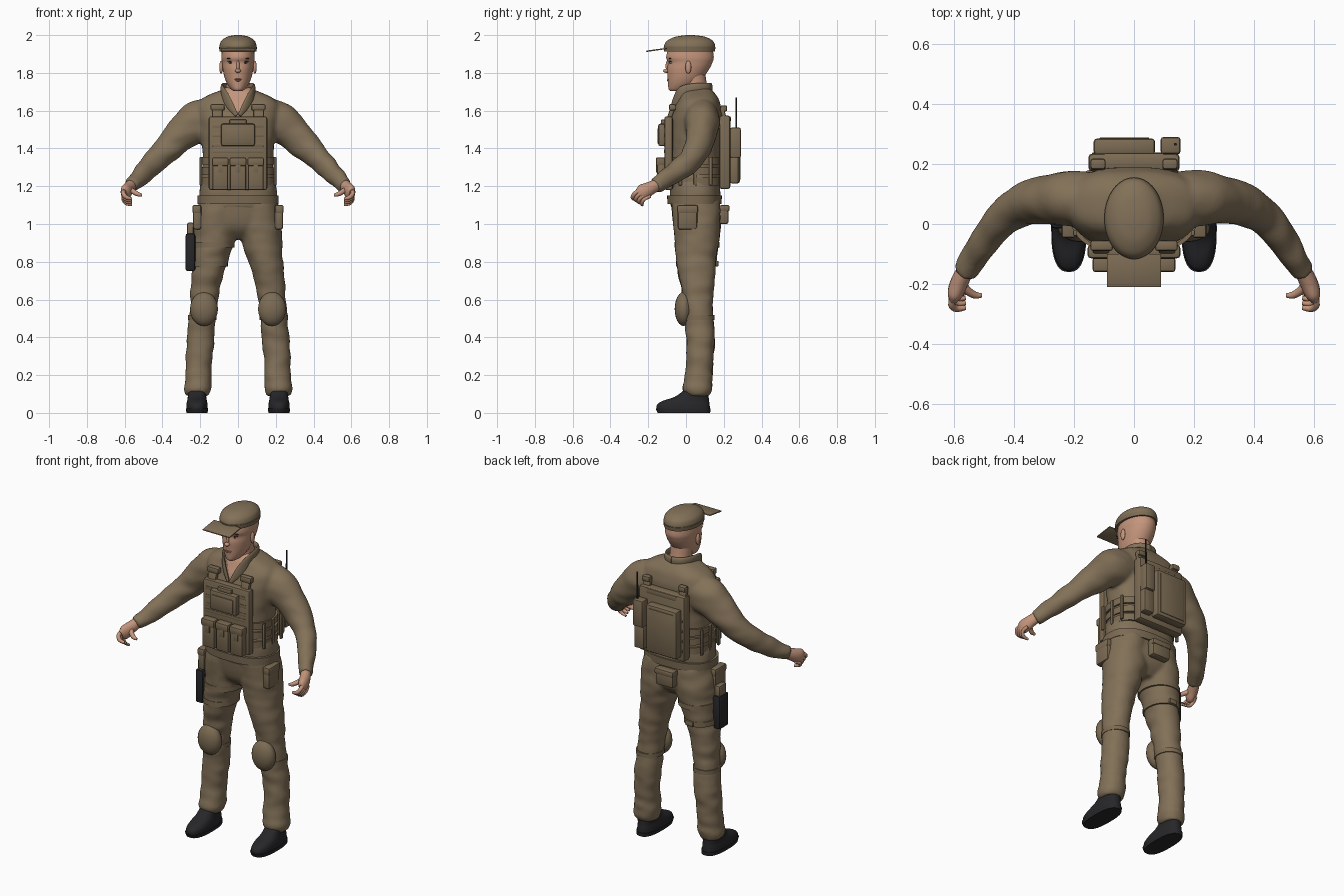
import bpy, bmesh, math
from mathutils import Vector, Matrix, noise

if "Cube" in bpy.data.objects:
    bpy.data.objects.remove(bpy.data.objects["Cube"], do_unlink=True)


def material(name, r, g, b):
    mat = bpy.data.materials.new(name)
    mat.use_nodes = True
    mat.diffuse_color = (r, g, b, 1)
    shader = mat.node_tree.nodes["Principled BSDF"]
    shader.inputs["Base Color"].default_value = (r, g, b, 1)
    shader.inputs["Roughness"].default_value = 0.8
    return mat


CLOTH = material("khaki cloth", 0.225, 0.165, 0.098)
GEAR = material("khaki gear", 0.2, 0.147, 0.086)
SKIN = material("skin", 0.55, 0.3, 0.2)
BLACK = material("black rubber", 0.02, 0.02, 0.023)
DARK = material("dark brown", 0.03, 0.02, 0.015)
WHITE = material("eye white", 0.6, 0.55, 0.5)
LIPS = material("lips", 0.42, 0.19, 0.14)


def finish(name, bm, mat, angle=40):
    bmesh.ops.recalc_face_normals(bm, faces=bm.faces)
    mesh = bpy.data.meshes.new(name)
    bm.to_mesh(mesh)
    bm.free()
    mesh.materials.append(mat)
    obj = bpy.data.objects.new(name, mesh)
    bpy.context.collection.objects.link(obj)
    bpy.ops.object.select_all(action="DESELECT")
    obj.select_set(True)
    bpy.context.view_layer.objects.active = obj
    bpy.ops.object.shade_smooth_by_angle(angle=math.radians(angle))
    return obj


def blend(name, parts):
    """Fuse overlapping cloth parts into one soft surface."""
    bpy.ops.object.select_all(action="DESELECT")
    for part in parts:
        part.select_set(True)
    bpy.context.view_layer.objects.active = parts[0]
    bpy.ops.object.join()
    obj = parts[0]
    obj.name = name
    remesh = obj.modifiers.new("fuse", "REMESH")
    remesh.mode = "VOXEL"
    remesh.voxel_size = 0.01
    soften = obj.modifiers.new("soften", "SMOOTH")
    soften.iterations = 6
    for modifier in ("fuse", "soften"):
        bpy.ops.object.modifier_apply(modifier=modifier)
    bpy.ops.object.shade_smooth()
    return obj


def spline(rows, steps):
    """Smooth curve through rows of any width."""
    rows = [Vector(r) for r in rows]
    out = []
    for i in range(len(rows) - 1):
        a, b, c, d = rows[max(i - 1, 0)], rows[i], rows[i + 1], rows[min(i + 2, len(rows) - 1)]
        for k in range(steps):
            t = k / steps
            out.append(b + (c - a) * (t / 2) + (a * 2 - b * 5 + c * 4 - d) * (t * t / 2)
                       + (b * 3 - a - c * 3 + d) * (t ** 3 / 2))
    return out + [rows[-1]]


def skin_rings(name, rings, mat, wrinkle):
    bm = bmesh.new()
    loops = []
    for ring in rings:
        mid = sum(ring, Vector((0, 0, 0))) / len(ring)
        loop = []
        for p in ring:
            fold = noise.noise(Vector((p.x * 9, p.y * 9, p.z * 20))) * wrinkle
            loop.append(bm.verts.new(p + (p - mid).normalized() * fold))
        loops.append(loop)
    for low, high in zip(loops, loops[1:]):
        for i in range(len(low)):
            bm.faces.new((low[i - 1], low[i], high[i], high[i - 1]))
    bm.faces.new(loops[0])
    bm.faces.new(loops[-1])
    return finish(name, bm, mat)


def bulge(v, power):
    return math.copysign(abs(v) ** (2 / power), v)


def loft(name, rows, mat, power=2, steps=5, n=40, wrinkle=0):
    """Rows hold height, half width, front y, back y and centre x."""
    rings = []
    for z, half, front, back, cx in spline(rows, steps):
        turns = [math.tau * i / n for i in range(n)]
        rings.append([Vector((cx + half * bulge(math.cos(a), power),
                              (front + back) / 2 + (back - front) / 2 * bulge(math.sin(a), power), z))
                      for a in turns])
    return skin_rings(name, rings, mat, wrinkle)


def sweep(name, points, mat, side=1, n=16, steps=5, wrinkle=0):
    """Points hold x, y, z, sideways radius and upright radius."""
    path = spline(points, steps)
    rings = []
    for i, p in enumerate(path):
        along = (path[min(i + 1, len(path) - 1)] - path[max(i - 1, 0)]).to_3d().normalized()
        across = along.cross(Vector((0, 0, 1))).normalized()
        up = across.cross(along)
        ring = []
        for k in range(n):
            a = math.tau * k / n
            q = p.to_3d() + across * (p[3] * math.cos(a)) + up * (p[4] * math.sin(a))
            ring.append(Vector((q.x * side, q.y, q.z)))
        rings.append(ring)
    return skin_rings(name, rings, mat, wrinkle)


def box(name, centre, size, mat=GEAR, bevel=0.008, tilt=0):
    bm = bmesh.new()
    bmesh.ops.create_cube(bm, size=1)
    bmesh.ops.scale(bm, vec=size, verts=bm.verts)
    bmesh.ops.bevel(bm, geom=bm.edges[:], offset=bevel, segments=2, affect="EDGES", profile=0.5)
    bmesh.ops.transform(bm, matrix=Matrix.Translation(centre) @ Matrix.Rotation(tilt, 4, "X"), verts=bm.verts)
    return finish(name, bm, mat, angle=35)


def ball(name, centre, size, mat):
    bm = bmesh.new()
    bmesh.ops.create_uvsphere(bm, u_segments=20, v_segments=12, radius=1)
    bmesh.ops.scale(bm, vec=size, verts=bm.verts)
    bmesh.ops.translate(bm, vec=centre, verts=bm.verts)
    return finish(name, bm, mat, angle=60)


# Shirt body and trouser seat, fused with the limbs further down
shirt = [loft("shirt", [(1.08, .2, -.08, .172, 0), (1.15, .205, -.085, .18, 0), (1.2, .2, -.088, .18, 0),
                        (1.27, .188, -.083, .175, 0), (1.4, .19, -.083, .18, 0), (1.52, .208, -.083, .187, 0),
                        (1.6, .22, -.068, .19, 0), (1.65, .205, -.046, .178, 0), (1.685, .15, -.03, .158, 0),
                        (1.71, .09, -.015, .138, 0), (1.725, .067, 0, .125, 0)], CLOTH, power=2.5, n=80, wrinkle=.005)]
trousers = [loft("trousers", [(1.13, .207, -.083, .176, 0), (1.03, .212, -.069, .184, 0), (.97, .17, -.048, .172, 0),
                              (.92, .06, .0, .13, 0)], CLOTH, power=2.3)]
loft("belt", [(1.105, .215, -.098, .188, 0), (1.15, .215, -.1, .19, 0)], GEAR, power=2.5, steps=1, n=64)
LEG = [(.09, .06, 0, .125, .215), (.11, .068, -.012, .133, .215), (.15, .073, -.016, .139, .212),
       (.25, .069, 0, .143, .207), (.4, .073, 0, .152, .197), (.55, .071, -.01, .142, .185),
       (.68, .08, -.03, .147, .17), (.8, .092, -.05, .161, .147), (.92, .109, -.06, .176, .124),
       (1.0, .114, -.069, .184, .116), (1.13, .102, -.08, .172, .105)]


def leg_band(name, z, height, side):
    near = min(spline(LEG, 12), key=lambda r: abs(r[0] - z))
    rows = [(h, near[1] + .004, near[2] - .004, near[3] + .005, near[4] * side)
            for h in (z - height / 2, z + height / 2)]
    loft(name, rows, GEAR, steps=1, power=2.1)


for side, word in ((1, "left"), (-1, "right")):
    trousers.append(loft("leg", [(z, w, f, b, cx * side) for z, w, f, b, cx in LEG], CLOTH,
                         steps=8, power=2.1, wrinkle=.008))
    cx = .217 * side
    loft(word + "_shoe_sole", [(0, .056, -.15, .128, cx), (.022, .059, -.16, .13, cx)], BLACK, power=2.6, steps=1)
    loft(word + "_shoe", [(.02, .057, -.156, .127, cx), (.045, .056, -.152, .125, cx), (.065, .052, -.12, .122, cx),
                          (.085, .049, -.06, .12, cx), (.12, .048, -.01, .117, cx)], BLACK, power=2.4)
    # Knee protection
    ball(word + "_knee_pad", (.18 * side, -.012, .55), (.074, .048, .09), GEAR)
    leg_band(word + "_knee_strap", .505, .025, side)
    # Sleeves and hands
    shirt.append(sweep("sleeve", [(.12, .085, 1.56, .083, .1), (.21, .085, 1.54, .093, .112),
                                  (.3, .08, 1.472, .08, .09), (.37, .062, 1.402, .07, .077),
                                  (.44, .017, 1.333, .06, .063), (.5, -.06, 1.268, .05, .056),
                                  (.55, -.138, 1.218, .041, .045), (.567, -.164, 1.202, .036, .041)],
                       CLOTH, side, n=32, steps=8, wrinkle=.007))
    sweep(word + "_palm", [(.555, -.14, 1.215, .027, .03), (.58, -.19, 1.188, .03, .036),
                           (.595, -.23, 1.168, .027, .042), (.602, -.255, 1.158, .014, .028)], SKIN, side)
    for i in range(4):
        y, z, r = -.257 + .016 * i, 1.176 - .011 * i, .0115 - .0007 * i
        sweep(word + "_finger_%d" % (i + 1), [(.6, y + .02, z + .004, r, r), (.608, y - .012, z - .012, r, r),
                                              (.592, y - .025, z - .034, r, r), (.562, y - .022, z - .043, r * .7, r * .7)],
              SKIN, side, n=10, steps=4)
    sweep(word + "_thumb", [(.585, -.19, 1.19, .017, .019), (.555, -.222, 1.172, .014, .014),
                            (.53, -.237, 1.158, .012, .012), (.508, -.238, 1.153, .007, .007)], SKIN, side, n=10)
    # Collar half, folded along the neckline
    sweep(word + "_collar", [(.008, -.082, 1.575, .006, .01), (.05, -.058, 1.64, .008, .026),
                             (.08, -.018, 1.7, .009, .03), (.08, .06, 1.72, .009, .026),
                             (.05, .115, 1.722, .009, .025), (0, .132, 1.722, .009, .025)], CLOTH, side)
    # Shoulder buckles, side bands, hip pouch
    box(word + "_front_strap", (.11 * side, -.078, 1.59), (.055, .025, .07), tilt=-.35)
    box(word + "_front_buckle", (.108 * side, -.072, 1.618), (.075, .035, .034))
    box(word + "_back_strap", (.12 * side, .197, 1.585), (.05, .022, .07), tilt=.25)
    box(word + "_back_buckle", (.12 * side, .2, 1.612), (.05, .036, .032))
    for y in (-.03, .05, .13):
        box(word + "_side_stitch", (.197 * side, y, 1.28), (.012, .018, .15), bevel=.003)
    box(word + "_hip_pouch", (.216 * side, .008, 1.035), (.046, .105, .13), bevel=.014)
    box(word + "_hip_pouch_flap", (.218 * side, .008, 1.078), (.047, .11, .045), bevel=.01)
    # Ear, eye, brow
    ball(word + "_ear", (.089 * side, .012, 1.83), (.01, .016, .034), SKIN)
    ball(word + "_eye", (.039 * side, -.0795, 1.855), (.013, .008, .005), WHITE)
    ball(word + "_iris", (.039 * side, -.085, 1.855), (.0065, .004, .005), DARK)
    ball(word + "_lid", (.039 * side, -.081, 1.861), (.016, .008, .0025), DARK)
    ball(word + "_brow", (.041 * side, -.083, 1.876), (.019, .008, .003), DARK)

# Fused clothing with an open skin-coloured neckline
blend("trousers", trousers)
top = blend("shirt", shirt)
top.data.materials.clear()
for mat in (CLOTH, SKIN):
    top.data.materials.append(mat)
for face in top.data.polygons:
    c = face.center
    bare = c.y < 0.03 and c.z > 1.575 and abs(c.x) < (c.z - 1.575) * 0.5
    face.material_index = 1 if bare else 0

# Head and neck
loft("head", [(1.703, .022, -.082, -.02, 0), (1.714, .037, -.092, .02, 0), (1.74, .056, -.095, .06, 0),
              (1.775, .071, -.097, .092, 0), (1.82, .081, -.1, .123, 0), (1.855, .085, -.096, .14, 0),
              (1.885, .088, -.105, .147, 0), (1.94, .083, -.09, .138, 0)], SKIN, power=2.05, n=48)
loft("neck", [(1.6, .07, -.045, .12, 0), (1.7, .062, -.022, .12, 0), (1.74, .06, -.015, .11, 0),
              (1.8, .063, -.03, .102, 0)], SKIN)
ball("nose_bridge", (0, -.097, 1.836), (.009, .011, .03), SKIN)
ball("nose_tip", (0, -.104, 1.811), (.015, .017, .011), SKIN)
ball("upper_lip", (0, -.0935, 1.766), (.021, .007, .004), LIPS)
ball("lower_lip", (0, -.0935, 1.759), (.017, .007, .004), LIPS)

# Cap
loft("cap_crown", [(1.93, .097, -.114, .152, 0), (1.945, .098, -.116, .154, 0), (1.97, .088, -.1, .142, 0),
                   (1.99, .06, -.06, .105, 0), (1.998, .03, -.015, .06, 0), (2.0, .008, .01, .03, 0)], CLOTH, n=56)
loft("cap_rim", [(1.913, .098, -.116, .153, 0), (1.936, .1, -.118, .156, 0)], GEAR, steps=1, n=56)
box("cap_brim", (0, -.155, 1.922), (.18, .112, .007), CLOTH, bevel=.002, tilt=.14)

# Vest front
box("front_plate", (0, -.092, 1.375), (.31, .045, .39), bevel=.012)
box("chest_pouch", (0, -.127, 1.472), (.178, .04, .118), bevel=.01)
box("chest_pouch_panel", (0, -.148, 1.466), (.14, .008, .08), bevel=.003)
box("chest_tab", (0, -.12, 1.54), (.09, .025, .025), bevel=.005)
for z in (1.385, 1.42, 1.47, 1.52):
    box("webbing_strip", (0, -.113, z), (.27, .008, .018), bevel=.002)
for x in (-.094, 0, .094):
    box("magazine_pouch", (x, -.13, 1.262), (.084, .045, .165), bevel=.01)
    box("magazine_flap", (x, -.135, 1.33), (.088, .05, .045), bevel=.009)
    box("magazine_tab", (x, -.155, 1.297), (.026, .007, .05), bevel=.002)
for z in (1.225, 1.28, 1.335):
    loft("side_band", [(z - .02, .196, -.093, .19, 0), (z + .02, .196, -.093, .19, 0)],
         GEAR, power=2.6, steps=1, n=64)

# Backpack, radio, rear pouch
box("back_plate", (0, .205, 1.38), (.305, .06, .39), bevel=.014)
box("back_top_bar", (0, .222, 1.555), (.2, .03, .03), bevel=.006)
box("pack", (-.032, .258, 1.358), (.205, .055, .285), bevel=.012)
box("pack_panel", (-.032, .285, 1.358), (.165, .008, .245), bevel=.003)
for z in (1.25, 1.31, 1.37, 1.43):
    box("back_webbing", (0, .233, z), (.28, .01, .02), bevel=.003)
box("radio", (.122, .262, 1.43), (.066, .056, .16), bevel=.009)
box("radio_pouch", (.122, .255, 1.285), (.066, .045, .14), bevel=.009)
loft("antenna", [(1.5, .005, .261, .271, .138), (1.67, .004, .262, .27, .138)], BLACK, steps=1, n=10)
box("rear_pouch", (-.01, .2, 1.05), (.12, .052, .1), bevel=.013)
box("rear_pouch_flap", (-.01, .204, 1.083), (.125, .052, .035), bevel=.009)

# Thigh holster
box("holster", (-.252, .03, .85), (.052, .09, .2), BLACK, bevel=.013)
box("holster_cap", (-.252, .03, .97), (.036, .07, .075), bevel=.01)
for z in (.79, .89):
    leg_band("thigh_strap", z, .03, -1)
    box("thigh_buckle", (-.14, .165, z), (.05, .014, .03), bevel=.005)
